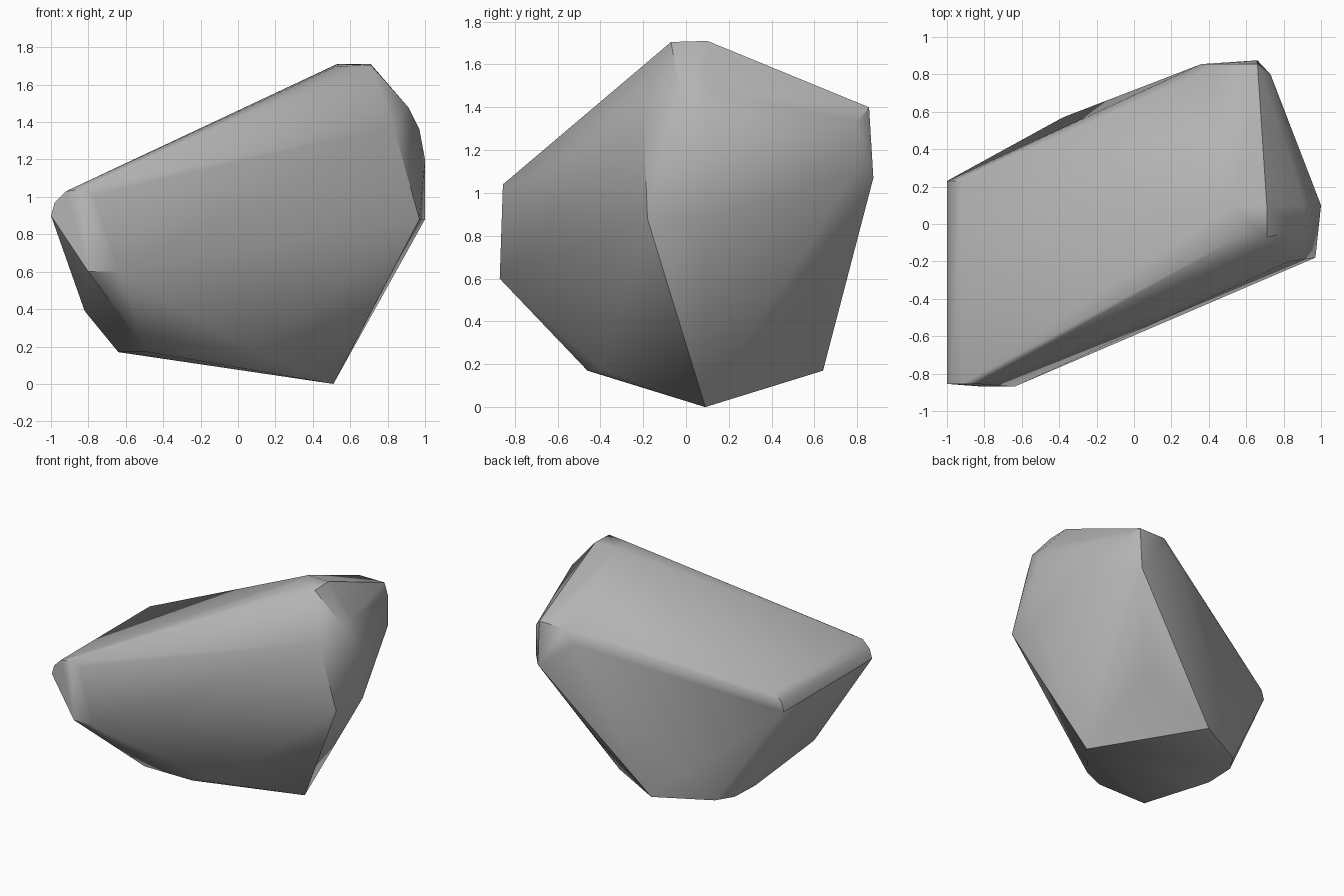
import bpy
import bmesh
import math

default_cube = bpy.data.objects.get("Cube")
if default_cube:
    bpy.data.objects.remove(default_cube, do_unlink=True)


def flat_ring(outline, height):
    """Corner points that share one height."""
    return [(x, y, height) for x, y in outline]


def along_y(profile, *positions):
    """Repeat an x-z profile at several positions along y."""
    return [(x, y, z) for y in positions for x, z in profile]


def make_material(name, level):
    material = bpy.data.materials.new(name)
    material.use_nodes = True
    colour = (level, level, level, 1)
    material.diffuse_color = colour
    shader = material.node_tree.nodes["Principled BSDF"]
    shader.inputs["Base Color"].default_value = colour
    shader.inputs["Roughness"].default_value = 0.8
    return material


# Small flat summit
summit = flat_ring([(0.53, 0.1), (0.71, 0.1)], 1.71)
summit += [(0.71, -0.07, 1.705), (0.58, -0.06, 1.7), (0.53, -0.03, 1.7)]

# Rounded nose at the low end of the sloping top
nose_profile = [(-1, 0.9), (-0.98, 0.97), (-0.92, 1.03), (-0.84, 1.04)]
nose = along_y(nose_profile, -0.855, 0.23)
nose += [(-0.77, -0.845, 1.01), (-0.64, -0.87, 0.6), (-0.8, -0.87, 0.6)]

# Rounded shoulder at the high end
shoulder_profile = [(0.91, 1.48), (0.97, 1.36), (1, 1.2), (1, 0.88)]
shoulder = along_y(shoulder_profile, 0.1)
shoulder += [(0.91, -0.03, 1.48), (0.83, -0.2, 1.38), (0.97, -0.18, 0.88)]

# Chipped back corner
back_corner = flat_ring([(0.44, 0.855), (0.66, 0.855)], 1.4)
back_corner += [(0.36, 0.855, 1.3), (0.66, 0.875, 1.07)]
back_corner += along_y([(0.73, 1.33), (0.73, 1.11)], 0.8)

# Tapering underside with its lowest tip
underside = flat_ring([(-0.15, 0.64), (-0.33, 0.54), (-0.55, 0.43),
                       (-0.63, 0.3), (-0.64, 0.06), (-0.48, -0.46),
                       (-0.07, -0.46), (0.1, -0.39)], 0.17)
underside += flat_ring([(-0.38, 0.57), (-0.82, -0.4)], 0.39)
underside += [(0.376, 0.58, 0.47), (0.51, 0.09, 0)]

# Wrap all corners in one convex stone
bm = bmesh.new()
for corner in summit + nose + shoulder + back_corner + underside:
    bm.verts.new(corner)
bmesh.ops.convex_hull(bm, input=bm.verts[:])
loose = [vert for vert in bm.verts if not vert.link_faces]
bmesh.ops.delete(bm, geom=loose, context="VERTS")
bmesh.ops.dissolve_limit(bm, angle_limit=math.radians(1),
                         verts=bm.verts[:], edges=bm.edges[:])
bmesh.ops.recalc_face_normals(bm, faces=bm.faces[:])

mesh = bpy.data.meshes.new("boulder")
bm.to_mesh(mesh)
bm.free()
mesh.materials.append(make_material("stone_grey", 0.45))
boulder = bpy.data.objects.new("boulder", mesh)
bpy.context.collection.objects.link(boulder)

# Soft shading with crisp breaks at the steep edges
bpy.ops.object.select_all(action="DESELECT")
boulder.select_set(True)
bpy.context.view_layer.objects.active = boulder
bpy.ops.object.shade_smooth_by_angle(angle=math.radians(35))
